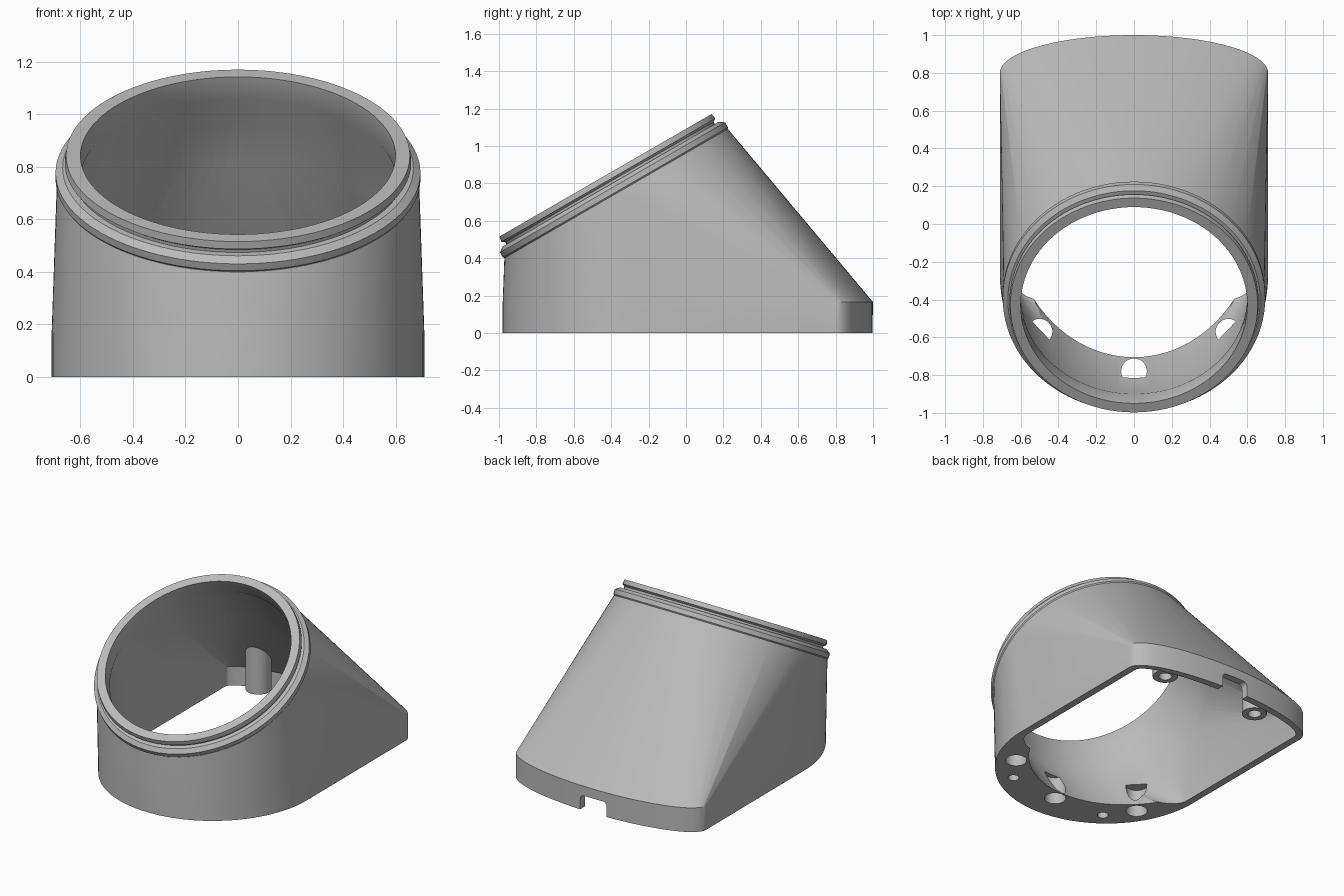
import bpy
import bmesh
from math import sin, cos, pi, radians
from mathutils import Matrix, Vector

cube = bpy.data.objects.get("Cube")
if cube:
    bpy.data.objects.remove(cube)

grey = bpy.data.materials.new("plain_grey")
grey.use_nodes = True
colour = (0.5, 0.5, 0.5, 1)
grey.diffuse_color = colour
grey.node_tree.nodes["Principled BSDF"].inputs["Base Color"].default_value = colour

SEG = 96
# Frame of the tilted mouth: origin at the rim centre, z along the bore axis
MOUTH = Matrix.Translation((0, -0.43, 0.843)) @ Matrix.Rotation(radians(30), 4, 'X')


def finish(name, bm):
    bmesh.ops.recalc_face_normals(bm, faces=bm.faces)
    mesh = bpy.data.meshes.new(name)
    bm.to_mesh(mesh)
    bm.free()
    mesh.materials.append(grey)
    obj = bpy.data.objects.new(name, mesh)
    bpy.context.collection.objects.link(obj)
    return obj


def revolve(name, profile, matrix, seg=SEG):
    """Closed solid from (radius, height) pairs, capped at both ends."""
    bm = bmesh.new()
    rings = []
    for r, h in profile:
        rings.append([bm.verts.new(matrix @ Vector((r * cos(2 * pi * i / seg),
                                                    r * sin(2 * pi * i / seg), h)))
                      for i in range(seg)])
    for a, b in zip(rings, rings[1:]):
        for i in range(seg):
            j = (i + 1) % seg
            bm.faces.new((a[i], a[j], b[j], b[i]))
    bm.faces.new(rings[0])
    bm.faces.new(rings[-1])
    return finish(name, bm)


def post(name, x, y, r, low, high):
    return revolve(name, [(r, low), (r, high)], Matrix.Translation((x, y, 0)), 32)


def hull(name, points):
    bm = bmesh.new()
    for p in points:
        bm.verts.new(p)
    res = bmesh.ops.convex_hull(bm, input=bm.verts)
    spare = {g for g in res["geom_interior"] + res["geom_unused"]
             if isinstance(g, bmesh.types.BMVert)}
    bmesh.ops.delete(bm, geom=list(spare), context='VERTS')
    bmesh.ops.dissolve_limit(bm, angle_limit=radians(0.1), verts=bm.verts, edges=bm.edges)
    return finish(name, bm)


def arc(cy, rx, ry, start, z, n=48):
    """Half ellipse in plan, running anticlockwise from the start angle."""
    return [Vector((rx * cos(start + pi * i / n), cy + ry * sin(start + pi * i / n), z))
            for i in range(n + 1)]


def mouth_circle(r, h):
    return [MOUTH @ Vector((r * cos(2 * pi * i / SEG), r * sin(2 * pi * i / SEG), h))
            for i in range(SEG)]


def boolean(target, tool, operation):
    mod = target.modifiers.new(operation.lower(), 'BOOLEAN')
    mod.operation = operation
    mod.solver = 'EXACT'
    mod.object = tool
    bpy.context.view_layer.objects.active = target
    bpy.ops.object.modifier_apply(modifier=mod.name)
    bpy.data.objects.remove(tool)


# Outer shell: rounded base band lofted up to the tilted mouth
outline = []
for z in (0, 0.165):
    outline += arc(-0.27, 0.71, 0.71, pi, z) + arc(0.8, 0.71, 0.2, 0, z)
body = hull("housing", outline + mouth_circle(0.69, -0.113))

# Stepped collar around the mouth
collar = revolve("collar", [(0.655, 0), (0.66, -0.03), (0.643, -0.042), (0.643, -0.055),
                            (0.668, -0.055), (0.695, -0.075), (0.695, -0.105),
                            (0.675, -0.13)], MOUTH)
boolean(body, collar, 'UNION')

# Rear cavity, leaving two screw posts standing inside it
inner = []
for z in (-0.05, 0.13):
    inner += arc(0.8, 0.66, 0.15, 0, z)
    inner += [Vector((s * 0.66, -0.28, z)) for s in (-1, 1)]
cavity = hull("cavity_cutter", inner + mouth_circle(0.655, -0.4))
for s in (-1, 1):
    boolean(cavity, post("screw_post", s * 0.37, 0.75, 0.08, 0.08, 1.2), 'DIFFERENCE')
boolean(body, cavity, 'DIFFERENCE')

# Slanted bore, narrower at the mouth
bore = revolve("bore_cutter", [(0.6, 0.1), (0.6, -0.1), (0.66, -0.24), (0.66, -1.6)], MOUTH)
boolean(body, bore, 'DIFFERENCE')

# Sockets in the front floor, pilot holes beside them, and screw post holes
for x, y in ((0, -0.78), (0.5, -0.57), (-0.5, -0.57)):
    boolean(body, post("socket_cutter", x, y, 0.068, -0.1, 0.19), 'DIFFERENCE')
for s in (-1, 1):
    boolean(body, post("pilot_cutter", s * 0.37, -0.75, 0.035, -0.1, 0.12), 'DIFFERENCE')
    boolean(body, post("screw_cutter", s * 0.37, 0.75, 0.042, -0.1, 0.22), 'DIFFERENCE')

# Cable notch with rounded top corners in the rear rim
notch = []
for y in (0.88, 1.1):
    notch += [Vector((s * 0.1, y, -0.1)) for s in (-1, 1)]
    for i in range(7):
        a = pi / 2 * i / 6
        notch += [Vector((s * (0.07 + 0.03 * cos(a)), y, 0.07 + 0.03 * sin(a)))
                  for s in (-1, 1)]
boolean(body, hull("notch_cutter", notch), 'DIFFERENCE')

# Smooth curved walls, crisp edges
for o in bpy.context.selected_objects:
    o.select_set(False)
body.select_set(True)
bpy.context.view_layer.objects.active = body
bpy.ops.object.shade_smooth_by_angle(angle=radians(25))
